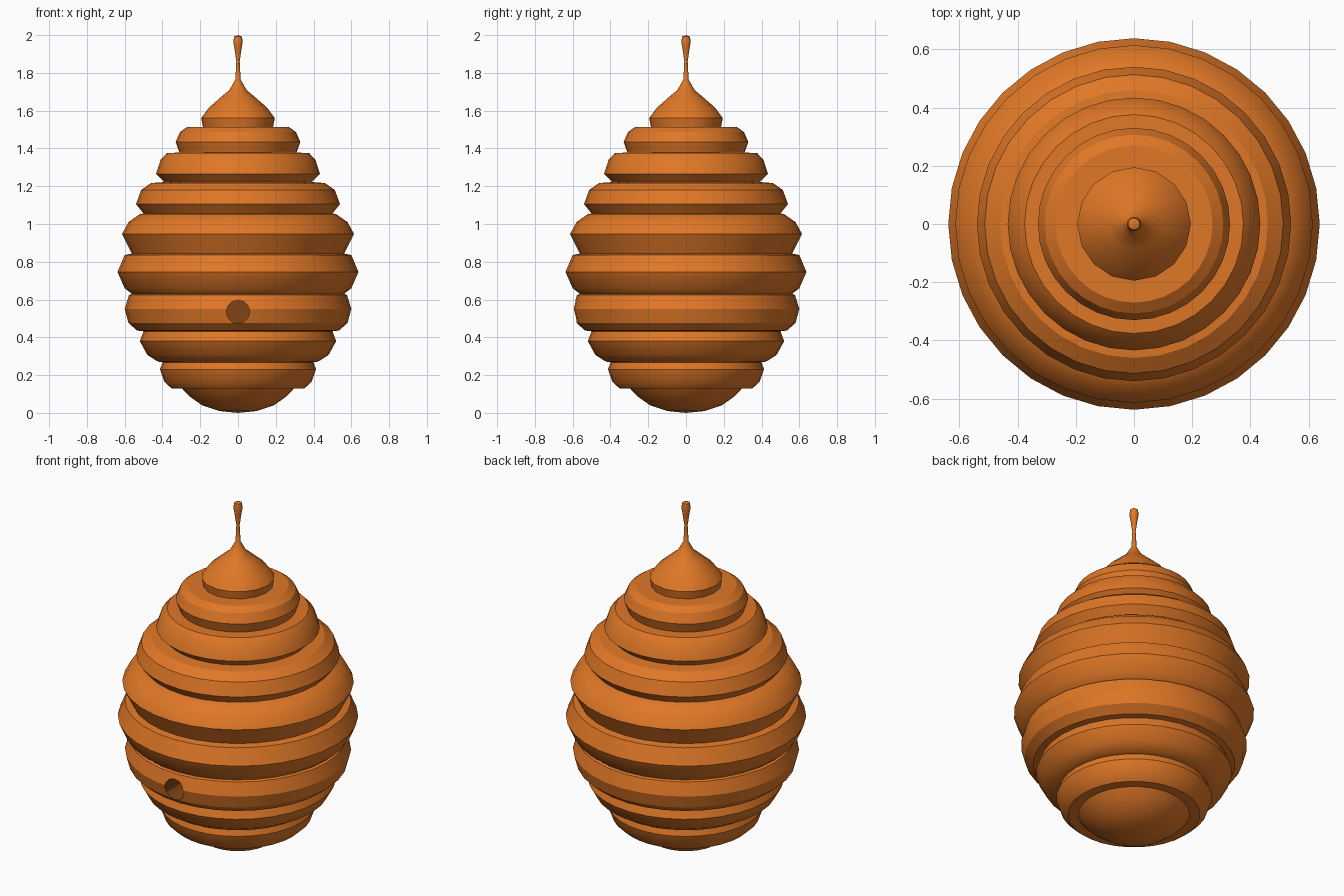
import bpy, bmesh, math

if "Cube" in bpy.data.objects:
    bpy.data.objects.remove(bpy.data.objects["Cube"])

def material(name, rgb):
    m = bpy.data.materials.new(name)
    m.diffuse_color = (*rgb, 1)
    m.use_nodes = True
    m.node_tree.nodes["Principled BSDF"].inputs["Base Color"].default_value = m.diffuse_color
    return m

orange = material("honey orange", (0.74, 0.185, 0.02))
brown = material("dark brown", (0.22, 0.06, 0.008))

def lathe(name, profile, sides):
    """Revolve (radius, z) points around z; radius 0 makes a pole."""
    bm = bmesh.new()
    rings = []
    for r, z in profile:
        n = sides if r > 0 else 1
        rings.append([bm.verts.new((r * math.cos(2 * math.pi * i / sides),
                                    r * math.sin(2 * math.pi * i / sides), z)) for i in range(n)])
    for a, b in zip(rings, rings[1:]):
        for i in range(sides):
            j = (i + 1) % sides
            quad = [a[i % len(a)], a[j % len(a)], b[j % len(b)], b[i % len(b)]]
            bm.faces.new(list(dict.fromkeys(quad)))
    bmesh.ops.recalc_face_normals(bm, faces=bm.faces)
    me = bpy.data.meshes.new(name)
    bm.to_mesh(me)
    bm.free()
    ob = bpy.data.objects.new(name, me)
    bpy.context.collection.objects.link(ob)
    me.materials.append(orange)
    return ob

def smooth(ob):
    bpy.ops.object.select_all(action='DESELECT')
    ob.select_set(True)
    bpy.context.view_layer.objects.active = ob
    bpy.ops.object.shade_smooth_by_angle(angle=math.radians(30))

# Stacked bulging bands, bottom to top
bowl = [(0, 0), (0.10, 0.01), (0.19, 0.04), (0.26, 0.09), (0.295, 0.128)]
bands = [
    [(0.35, 0.128), (0.39, 0.165), (0.413, 0.23), (0.40, 0.268)],
    [(0.425, 0.272), (0.48, 0.307), (0.52, 0.38), (0.50, 0.432)],
    [(0.535, 0.436), (0.58, 0.476), (0.60, 0.55), (0.577, 0.625)],
    [(0.562, 0.63), (0.60, 0.66), (0.638, 0.746), (0.60, 0.836)],
    [(0.562, 0.843), (0.614, 0.947), (0.58, 1.01), (0.52, 1.052)],
    [(0.50, 1.056), (0.54, 1.105), (0.513, 1.18), (0.46, 1.217)],
    [(0.39, 1.222), (0.434, 1.265), (0.41, 1.34), (0.376, 1.376)],
    [(0.31, 1.378), (0.33, 1.434), (0.307, 1.487), (0.27, 1.513)],
]
hive = lathe("hive_body", bowl + [p for b in bands for p in b] + [(0, 1.515)], 32)

# Cap drawn up into a thin hanging stem with a knob
cap = lathe("cap_and_stem", [(0, 1.505), (0.185, 1.51), (0.195, 1.56), (0.155, 1.615),
            (0.09, 1.672), (0.045, 1.71), (0.014, 1.765), (0.009, 1.86),
            (0.019, 1.93), (0.025, 1.965), (0.02, 1.992), (0, 2.0)], 16)

# Round entrance hole in the front
bpy.ops.mesh.primitive_cylinder_add(vertices=12, radius=0.062, depth=0.4,
                                    location=(0, -0.64, 0.535), rotation=(math.pi / 2, 0, 0))
cutter = bpy.context.object
cutter.name = "entrance_cutter"
cutter.hide_render = True
cutter.data.materials.append(brown)
mod = hive.modifiers.new("entrance", 'BOOLEAN')
mod.operation = 'DIFFERENCE'
mod.solver = 'EXACT'
mod.material_mode = 'TRANSFER'
mod.object = cutter
bpy.context.view_layer.objects.active = hive
bpy.ops.object.modifier_apply(modifier=mod.name)
bpy.data.objects.remove(cutter)

for ob in (hive, cap):
    smooth(ob)
